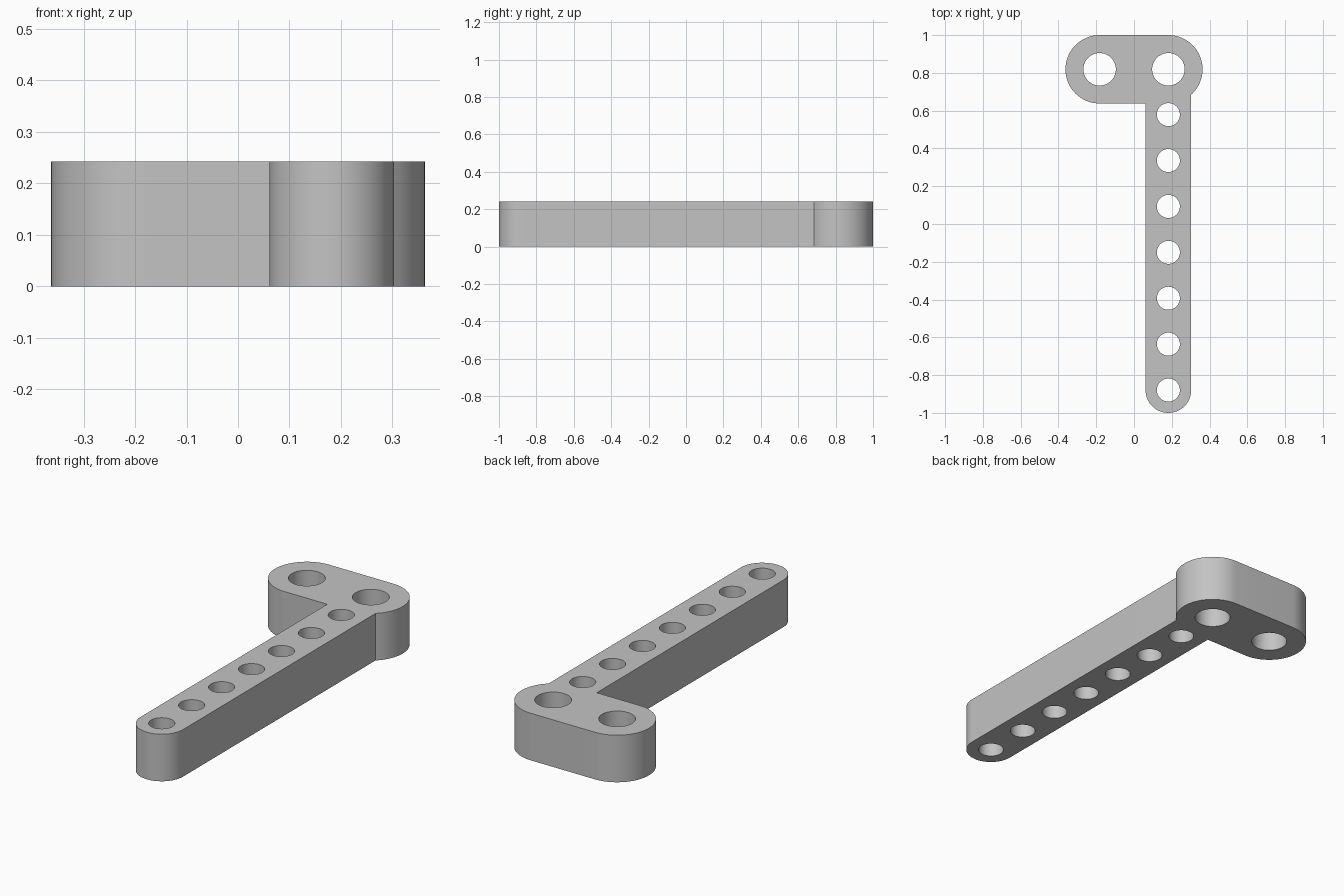
import bpy, bmesh
from math import radians, cos, sin, acos, degrees

cube = bpy.data.objects.get("Cube")
if cube:
    bpy.data.objects.remove(cube, do_unlink=True)

HEIGHT = 0.242
ARM_X, ARM_R = 0.182, 0.121        # arm centre line and half width
HEAD_Y, HEAD_R = 0.819, 0.181      # head centre line and half width
ARM_END = ARM_R - 1


def arc(cx, cy, r, start, end, steps):
    """Points along an arc, angles in degrees."""
    angles = [radians(start + (end - start) * i / steps) for i in range(steps + 1)]
    return [(cx + r * cos(a), cy + r * sin(a)) for a in angles]


def circle(cx, cy, r, steps=64):
    return arc(cx, cy, r, 0, 360, steps)[:-1]


# Outline: right head lobe, left head lobe, inner corner, rounded arm end
junction = -degrees(acos(ARM_R / HEAD_R))
outline = (arc(ARM_X, HEAD_Y, HEAD_R, junction, 90, 32)
           + arc(-ARM_X, HEAD_Y, HEAD_R, 90, 270, 40)
           + [(ARM_X - ARM_R, HEAD_Y - HEAD_R)]
           + arc(ARM_X, ARM_END, ARM_R, 180, 360, 40))

# Two large head holes and a row of seven small arm holes
loops = [outline]
loops += [circle(side * ARM_X, HEAD_Y, 0.086) for side in (-1, 1)]
loops += [circle(ARM_X, ARM_END + i * 0.243, 0.061) for i in range(7)]

# Filled flat profile extruded to full thickness
curve = bpy.data.curves.new("bracket_profile", 'CURVE')
curve.dimensions = '2D'
curve.fill_mode = 'BOTH'
curve.extrude = HEIGHT / 2
for loop in loops:
    spline = curve.splines.new('POLY')
    spline.points.add(len(loop) - 1)
    for point, (x, y) in zip(spline.points, loop):
        point.co = (x, y, 0, 1)
    spline.use_cyclic_u = True

bracket = bpy.data.objects.new("perforated_bracket", curve)
bpy.context.collection.objects.link(bracket)
bpy.ops.object.select_all(action='DESELECT')
bracket.select_set(True)
bpy.context.view_layer.objects.active = bracket
bpy.ops.object.convert(target='MESH')
bracket = bpy.context.object
bracket.name = "perforated_bracket"

# Weld the caps to the walls and stand it on the ground
bm = bmesh.new()
bm.from_mesh(bracket.data)
bmesh.ops.remove_doubles(bm, verts=bm.verts, dist=0.0005)
bmesh.ops.recalc_face_normals(bm, faces=bm.faces)
bmesh.ops.translate(bm, verts=bm.verts, vec=(0, 0, HEIGHT / 2))
bm.to_mesh(bracket.data)
bm.free()
bpy.ops.object.shade_smooth_by_angle(angle=radians(30))

# Single grey material
grey = bpy.data.materials.new("plain_grey")
grey.use_nodes = True
colour = (0.55, 0.55, 0.55, 1)
grey.diffuse_color = colour
grey.node_tree.nodes["Principled BSDF"].inputs["Base Color"].default_value = colour
bracket.data.materials.clear()
bracket.data.materials.append(grey)
